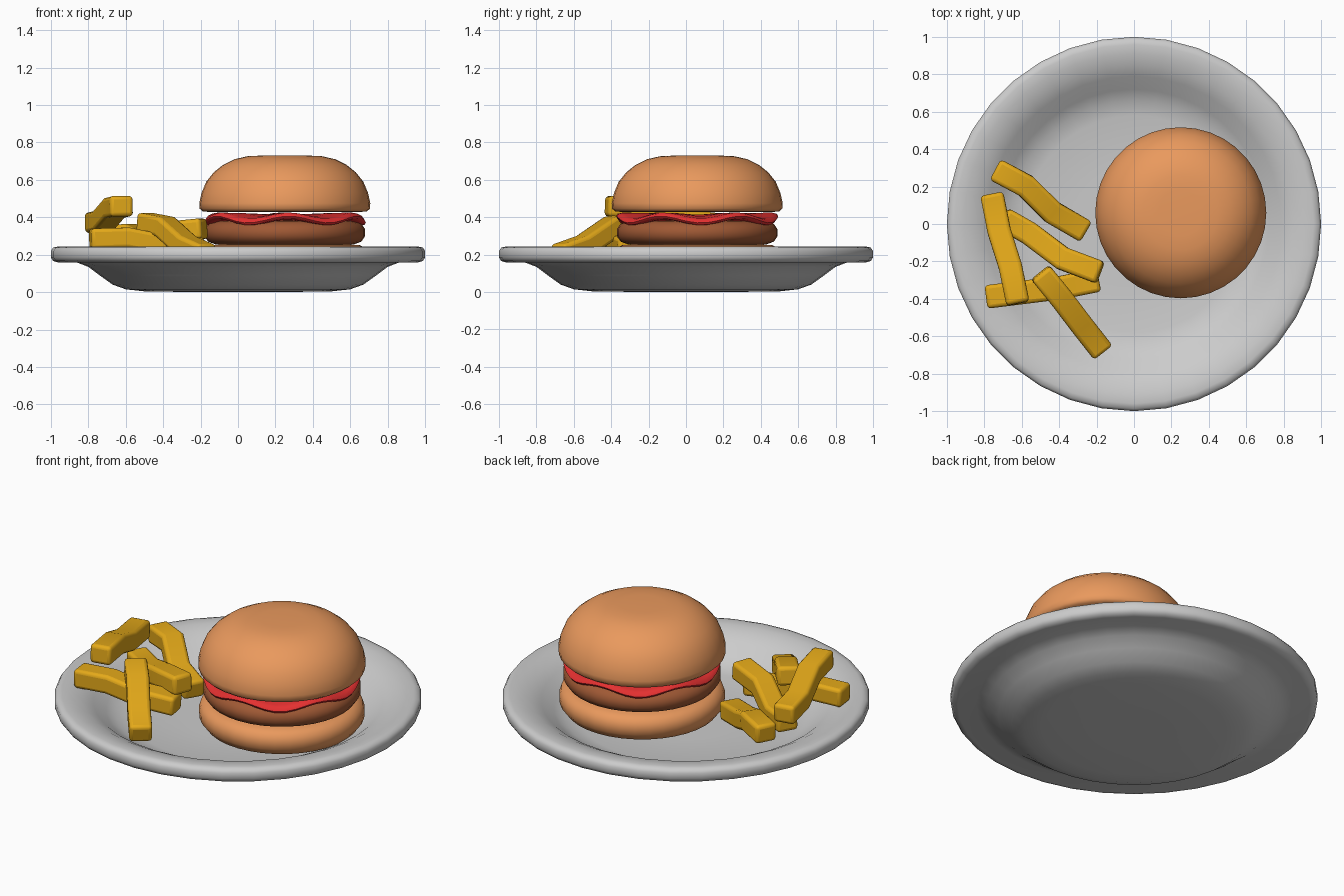
import bpy, bmesh
from math import sin, cos, pi, radians
from mathutils import Vector

if "Cube" in bpy.data.objects:
    bpy.data.objects.remove(bpy.data.objects["Cube"])

SEG = 36


def material(name, rgb):
    m = bpy.data.materials.new(name)
    m.diffuse_color = (*rgb, 1)
    m.use_nodes = True
    m.node_tree.nodes["Principled BSDF"].inputs["Base Color"].default_value = m.diffuse_color
    return m


BUN = material("bun", (0.82, 0.32, 0.11))
MEAT = material("meat", (0.35, 0.10, 0.035))
RED = material("sauce", (0.78, 0.03, 0.03))
POTATO = material("potato", (0.78, 0.40, 0.01))


def finish(name, bm, mat, angle=50):
    bmesh.ops.recalc_face_normals(bm, faces=bm.faces)
    me = bpy.data.meshes.new(name)
    bm.to_mesh(me)
    bm.free()
    ob = bpy.data.objects.new(name, me)
    bpy.context.collection.objects.link(ob)
    if mat:
        me.materials.append(mat)
    bpy.ops.object.select_all(action='DESELECT')
    ob.select_set(True)
    bpy.context.view_layer.objects.active = ob
    bpy.ops.object.shade_smooth_by_angle(angle=radians(angle))
    return ob


def skin(bm, rings):
    """Join successive closed rings of vertices with quads and cap both ends."""
    n = len(rings[0])
    for a, b in zip(rings, rings[1:]):
        for i in range(n):
            j = (i + 1) % n
            bm.faces.new((a[i], a[j], b[j], b[i]))
    bm.faces.new(rings[0])
    bm.faces.new(rings[-1])


def lathe(name, profile, mat=None, centre=(0, 0), wave=0, seg=SEG):
    """Revolve (radius, z) points; wave ripples the height towards the edge."""
    bm = bmesh.new()
    rings = []
    for r, z in profile:
        ring = []
        for i in range(seg):
            a = 2 * pi * i / seg
            dz = -wave * cos(6 * (a - 0.05)) * (r / 0.43) ** 2
            ring.append(bm.verts.new((centre[0] + r * cos(a), centre[1] + r * sin(a), z + dz)))
        rings.append(ring)
    skin(bm, rings)
    return finish(name, bm, mat)


def fry(name, path, w=0.125, h=0.11):
    """Square bar swept along a few points, with rounded edges."""
    bm = bmesh.new()
    pts = [Vector(p) for p in path]
    rings = []
    for i, p in enumerate(pts):
        t = (pts[min(i + 1, len(pts) - 1)] - pts[max(i - 1, 0)]).normalized()
        side = t.cross(Vector((0, 0, 1))).normalized()
        up = side.cross(t)
        rings.append([bm.verts.new(p + side * sx * w / 2 + up * sz * h / 2)
                      for sx, sz in ((-1, -1), (1, -1), (1, 1), (-1, 1))])
    skin(bm, rings)
    ob = finish(name, bm, POTATO)
    bev = ob.modifiers.new("rounded", 'BEVEL')
    bev.width = 0.02
    bev.segments = 3
    bev.limit_method = 'ANGLE'
    bev.angle_limit = radians(50)


# Plate with raised rim and shallow well
lathe("plate", [(0.2, 0), (0.5, 0.004), (0.6, 0.015), (0.67, 0.04), (0.74, 0.09), (0.8, 0.135),
                (0.86, 0.158), (0.96, 0.158), (0.988, 0.166), (1, 0.185), (1, 0.22),
                (0.988, 0.238), (0.96, 0.244), (0.91, 0.24), (0.85, 0.225), (0.79, 0.195),
                (0.72, 0.14), (0.66, 0.108), (0.58, 0.092), (0.3, 0.09)])

# Burger stack
C = (0.25, 0.06)
lathe("bottom_bun", [(0.2, 0.085), (0.36, 0.088), (0.42, 0.11), (0.45, 0.15), (0.453, 0.19),
                     (0.44, 0.23), (0.40, 0.252), (0.2, 0.257)], BUN, C)
lathe("patty", [(0.2, 0.25), (0.37, 0.255), (0.41, 0.27), (0.43, 0.30), (0.43, 0.335),
                (0.41, 0.365), (0.37, 0.38), (0.2, 0.383)], MEAT, C)
lathe("sauce_layer", [(0.1, 0.376), (0.3, 0.376), (0.40, 0.373), (0.425, 0.376), (0.433, 0.388),
                      (0.425, 0.402), (0.40, 0.41), (0.3, 0.415), (0.1, 0.415)],
      RED, C, wave=0.018, seg=48)
lathe("top_bun", [(0.2, 0.428), (0.40, 0.428), (0.44, 0.432), (0.455, 0.446), (0.457, 0.475),
                  (0.445, 0.53), (0.42, 0.59), (0.38, 0.64), (0.33, 0.68), (0.27, 0.71),
                  (0.20, 0.726), (0.12, 0.73)], BUN, C)

# Pile of bent fries
fries = [
    [(-0.74, 0.29, 0.30), (-0.58, 0.205, 0.31), (-0.44, 0.065, 0.23), (-0.26, -0.04, 0.20)],
    [(-0.70, 0.03, 0.26), (-0.56, -0.05, 0.25), (-0.38, -0.185, 0.32), (-0.18, -0.26, 0.34)],
    [(-0.76, 0.16, 0.37), (-0.72, -0.04, 0.38), (-0.66, -0.23, 0.45), (-0.62, -0.425, 0.46)],
    [(-0.79, -0.39, 0.285), (-0.59, -0.365, 0.29), (-0.39, -0.34, 0.25), (-0.19, -0.30, 0.235)],
    [(-0.50, -0.26, 0.37), (-0.39, -0.395, 0.35), (-0.28, -0.54, 0.25), (-0.17, -0.68, 0.20)],
]
for n, path in enumerate(fries):
    fry(f"fry_{n + 1}", path)
